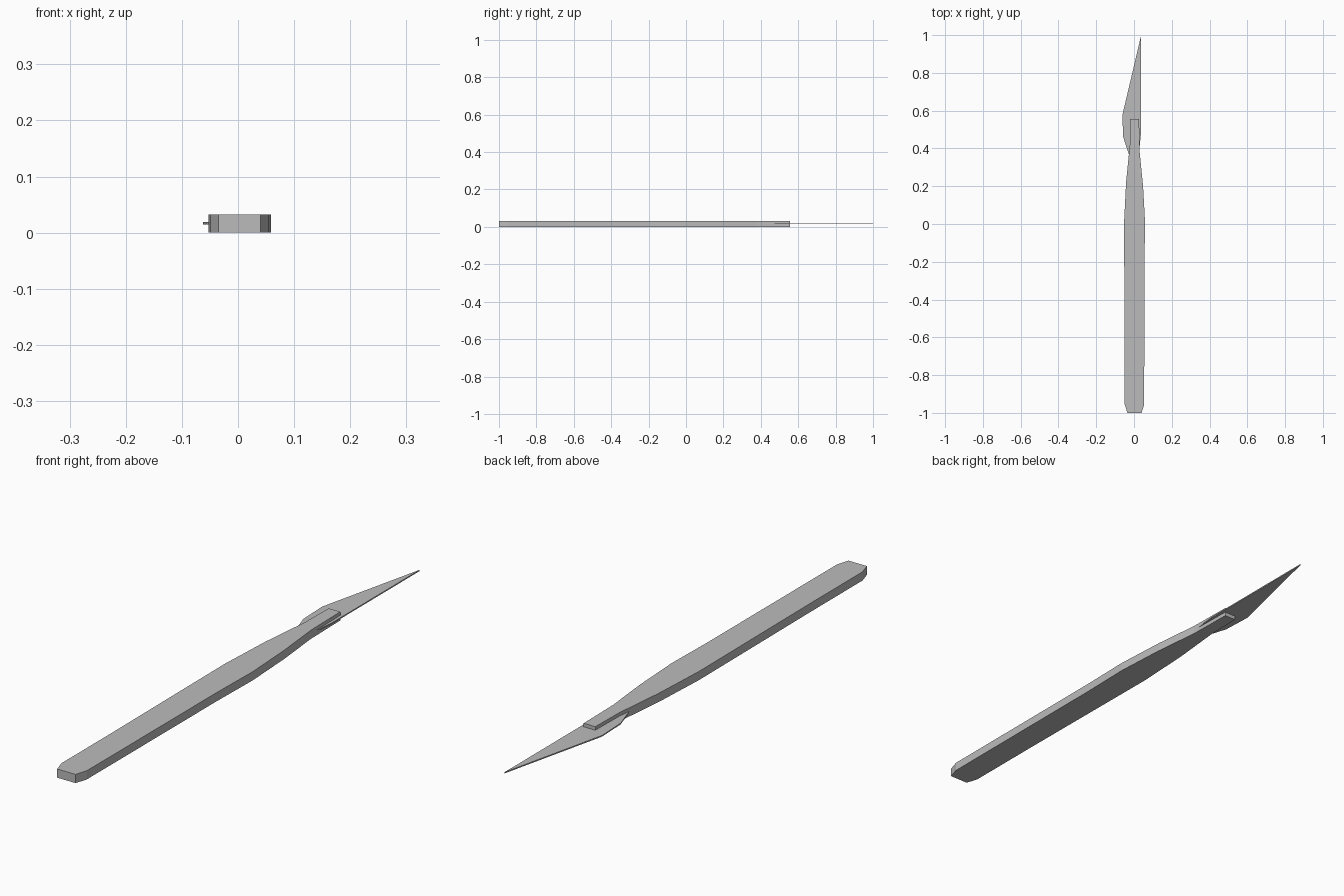
import bpy, bmesh

if "Cube" in bpy.data.objects:
    bpy.data.objects.remove(bpy.data.objects["Cube"])

steel = bpy.data.materials.new("steel grey")
steel.diffuse_color = (0.5, 0.5, 0.5, 1)
steel.use_nodes = True
steel.node_tree.nodes["Principled BSDF"].inputs["Base Color"].default_value = steel.diffuse_color


def plate(name, outline, z0, z1):
    """Flat part: closed outline in plan, extruded from z0 to z1."""
    bm = bmesh.new()
    face = bm.faces.new([bm.verts.new((x, y, z0)) for x, y in outline])
    ext = bmesh.ops.extrude_face_region(bm, geom=[face])
    top = [v for v in ext["geom"] if isinstance(v, bmesh.types.BMVert)]
    bmesh.ops.translate(bm, verts=top, vec=(0, 0, z1 - z0))
    bmesh.ops.recalc_face_normals(bm, faces=bm.faces)
    mesh = bpy.data.meshes.new(name)
    bm.to_mesh(mesh)
    bm.free()
    mesh.materials.append(steel)
    obj = bpy.data.objects.new(name, mesh)
    bpy.context.collection.objects.link(obj)
    return obj


# Handle: chamfered butt, long grip, waist and narrow blade mount
right = [(0.04, -1), (0.054, -0.955), (0.055, -0.2), (0.059, 0),
         (0.048, 0.2), (0.03, 0.38), (0.027, 0.555)]
left = [(-0.02, 0.555), (-0.022, 0.42), (-0.028, 0.36), (-0.042, 0.22),
        (-0.053, 0), (-0.049, -0.65), (-0.049, -0.955), (-0.035, -1)]
plate("handle", right + left, 0, 0.032)

# Blade: thin pointed plate gripped by the mount
plate("blade", [(0.026, 0.37), (0.038, 0.49), (0.038, 1), (-0.062, 0.575),
                (-0.057, 0.46), (-0.028, 0.37)], 0.0145, 0.019)
